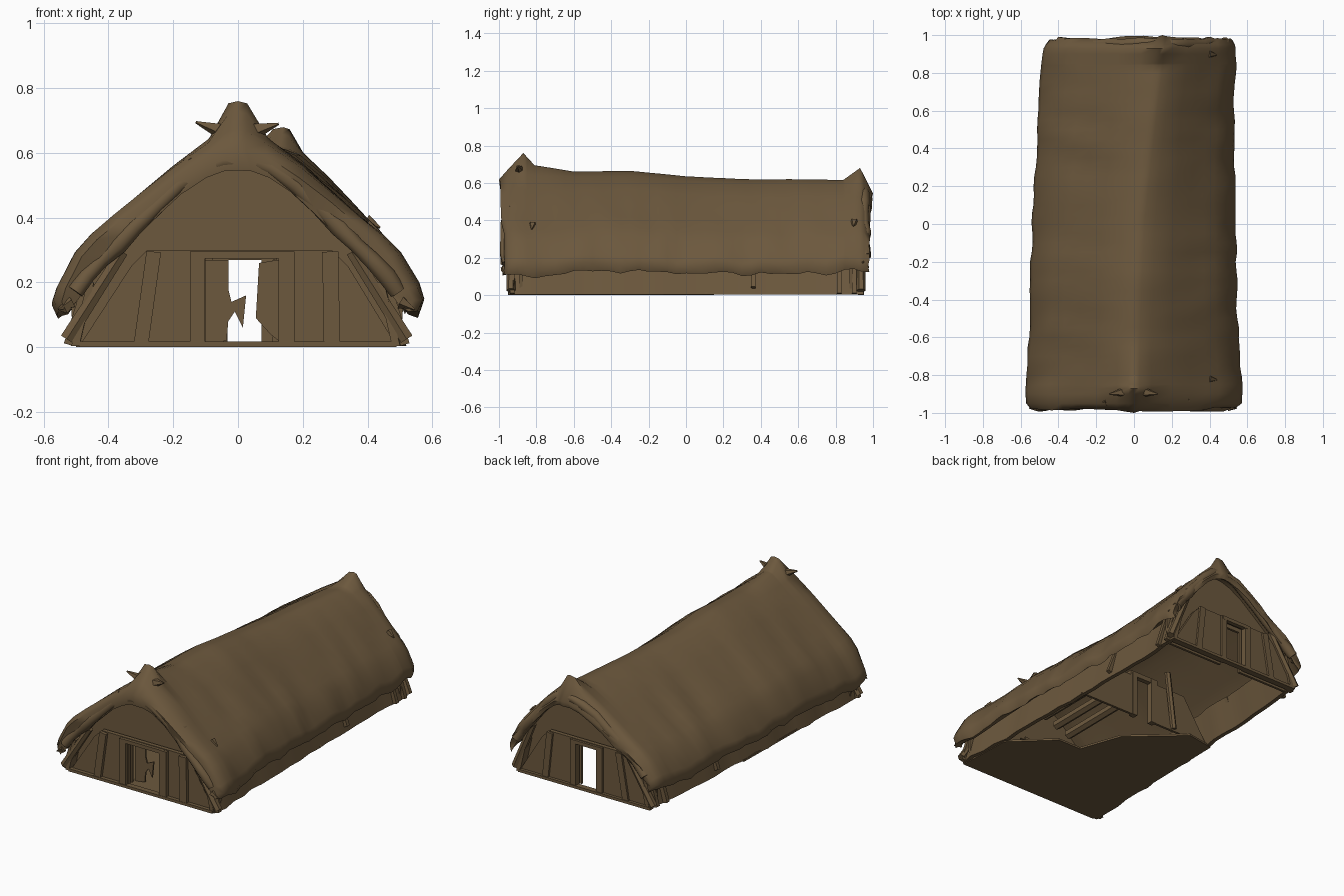
import bpy, bmesh, math, random
from mathutils import Vector, noise

if "Cube" in bpy.data.objects:
    bpy.data.objects.remove(bpy.data.objects["Cube"])

random.seed(4)
mat = bpy.data.materials.new("weathered brown")
mat.diffuse_color = (0.15, 0.098, 0.047, 1)
mat.use_nodes = True
mat.node_tree.nodes["Principled BSDF"].inputs["Base Color"].default_value = mat.diffuse_color


def finish(name, bm, smooth=40):
    bmesh.ops.recalc_face_normals(bm, faces=bm.faces)
    me = bpy.data.meshes.new(name)
    bm.to_mesh(me)
    bm.free()
    ob = bpy.data.objects.new(name, me)
    bpy.context.collection.objects.link(ob)
    me.materials.append(mat)
    if smooth:
        bpy.ops.object.select_all(action='DESELECT')
        ob.select_set(True)
        bpy.context.view_layer.objects.active = ob
        bpy.ops.object.shade_smooth_by_angle(angle=math.radians(smooth))
    return ob


def tube(name, pts, radii, sides=8, turn=0.0, flat=1.0, smooth=50):
    """Capped tube along a path; also serves for posts, planks and spikes."""
    bm = bmesh.new()
    pts = [Vector(p) for p in pts]
    rings = []
    for i, p in enumerate(pts):
        d = (pts[min(i + 1, len(pts) - 1)] - pts[max(i - 1, 0)]).normalized()
        ref = Vector((0, 1, 0)) if abs(d.y) < 0.8 else Vector((0, 0, 1))
        s = d.cross(ref).normalized()
        t = s.cross(d)
        r = radii[i] if isinstance(radii, (list, tuple)) else radii
        ring = []
        for k in range(sides):
            a = math.tau * (k + 0.5) / sides + turn
            ring.append(bm.verts.new(p + s * r * math.cos(a) + t * r * flat * math.sin(a)))
        rings.append(ring)
    for a, b in zip(rings, rings[1:]):
        for k in range(sides):
            j = (k + 1) % sides
            bm.faces.new((a[k], a[j], b[j], b[k]))
    bm.faces.new(rings[0])
    bm.faces.new(rings[-1])
    return finish(name, bm, smooth)


def plank(name, a, b, w, flat=0.5):
    return tube(name, [a, b], w * 0.707, 4, 0, flat, 0)


def prism(name, outline, offset, shift=(0, .015, 0), flat_floor=False):
    """Extrude an x-z outline along y, or an x-y outline up when flat_floor is set."""
    bm = bmesh.new()
    f = bm.faces.new([bm.verts.new((a, b, offset) if flat_floor else (a, offset, b)) for a, b in outline])
    r = bmesh.ops.extrude_face_region(bm, geom=[f])
    bmesh.ops.translate(bm, vec=shift,
                        verts=[v for v in r['geom'] if isinstance(v, bmesh.types.BMVert)])
    bmesh.ops.triangulate(bm, faces=[f for f in bm.faces if len(f.verts) > 4])
    return finish(name, bm, 0)


# Roof outline along the house: y, ridge z, peak rise, ridge x, left eave, right eave, eave z
STATIONS = [
    (-1.0, .63, 0, 0, -.55, .54, .12), (-.95, .655, .02, 0, -.575, .565, .11),
    (-.87, .665, .095, 0, -.575, .57, .10), (-.81, .665, .03, 0, -.57, .57, .09),
    (-.6, .66, 0, .005, -.56, .55, .12), (-.3, .665, 0, .015, -.55, .545, .13),
    (0, .635, 0, .03, -.54, .54, .115), (.3, .62, 0, .065, -.52, .53, .12),
    (.6, .62, 0, .10, -.51, .53, .11), (.84, .615, 0, .13, -.495, .54, .12),
    (.93, .62, .06, .14, -.48, .54, .13), (1.0, .555, 0, .15, -.45, .52, .14)]


def station(y):
    for a, b in zip(STATIONS, STATIONS[1:]):
        if y <= b[0]:
            t = max(0, (y - a[0]) / (b[0] - a[0]))
            return [p + (q - p) * t for p, q in zip(a, b)]
    return list(STATIONS[-1])


# Half section: fraction of half width, fraction of drop from ridge to eave (same count in and out)
OUTER = [(0, 0), (.05, .012), (.16, .05), (.35, .19), (.525, .34), (.665, .46),
         (.78, .56), (.87, .66), (.975, .85), (1, .93), (.97, 1)]
INNER = [(.92, .98), (.88, .92), (.82, .83), (.74, .74), (.65, .65), (.56, .55),
         (.44, .43), (.32, .31), (.18, .21), (.08, .17), (0, .165)]


def rp(y, side, f, d, peak=False):
    _, rz, pk, rx, le, re, ez = station(y)
    x = rx + f * ((re if side > 0 else le) - rx)
    if not peak:                                # thatch thins towards the back
        d -= .05 * max(0, min(1, (y + .75) / 1.2))
    z = ez + (rz - ez) * (1 - d)
    if peak:
        z += pk * max(0, min(1, (.17 - f) / .12))
    return x, z


# Thatch roof: closed shell lofted from the stations
def build_roof():
    ys = sorted(set([s[0] for s in STATIONS] + [round(-.95 + i * .05, 2) for i in range(39)]))
    sec = ([(-1, f, d, 1) for f, d in reversed(OUTER)] + [(1, f, d, 1) for f, d in OUTER[1:]]
           + [(1, f, d, 0) for f, d in INNER] + [(-1, f, d, 0) for f, d in reversed(INNER[:-1])])
    bm = bmesh.new()
    rings = []
    for y in ys:
        ring = []
        end = abs(y) > .99
        for s, f, d, out in sec:
            x, z = rp(y, s, f, d, out)
            n = noise.noise_vector(Vector((x * 4, y * 9, z * 4 + out * 7)))
            amt = .012 * min(1, f * 1.5 + .15) * out
            yy = y
            if end:
                jag = random.uniform(0, .016) if f > 0 else 0
                yy = y - math.copysign(.016 * f + jag + (0 if out else .01), y)
                z -= .012 * out
            if f > .95:
                z += n.z * .018
            ring.append(bm.verts.new((x + n.x * amt, yy, z + n.z * amt)))
        rings.append(ring)
    m = len(sec)
    for a, b in zip(rings, rings[1:]):
        for k in range(m):
            bm.faces.new((a[k], a[(k + 1) % m], b[(k + 1) % m], b[k]))
    for r in (rings[0], rings[-1]):          # end strips joining outer and inner skins
        for k in range(m // 2 - 1):
            bm.faces.new((r[k], r[k + 1], r[m - 2 - k], r[m - 1 - k]))
    finish("thatch_roof", bm, 60)


build_roof()

# Rolled thatch rims under both gable ends
for tag, y in (("front", -.96), ("back", .955)):
    half = INNER[1:]
    path = [rp(y, -1, f, d - .03) for f, d in half] + \
           [rp(y, 1, f, d - .03) for f, d in reversed(half[:-1])]
    tube(tag + "_thatch_rim", [(x, y + random.uniform(-.008, .008), z) for x, z in path],
         [random.uniform(.024, .033) for _ in path])


# Walls across the house, each with a door opening
def gable(name, y, x0, x1, top):
    half = [(.9, .90), (.82, .80), (.65, .62), (.44, .40), (.18, .18), (.08, .14)]
    left = [rp(y, -1, f, d) for f, d in half]
    right = [rp(y, 1, f, d) for f, d in reversed(half)]
    lx, rx = left[0][0] + .01, right[-1][0] - .01
    prism(name, [(x0, .005), (x0, top), (x1, top), (x1, .005), (rx, .005)]
          + right[::-1] + left[::-1] + [(lx, .005)], y)


gable("front_gable", -.89, -.10, .125, .28)
gable("back_gable", .875, -.05, .09, .27)

# Projecting lower wall, door frame and posts at each end (bottom x, top x, width)
for tag, y, posts, (d0, d1), (b0, t0, t1, b1) in (
        ("front", -.93, [(-.125, -.125, .045), (.15, .15, .05), (-.30, -.26, .045),
                         (.29, .285, .05)], (-.10, .125), (-.49, -.33, .34, .49)),
        ("back", .91, [(-.07, -.07, .04), (.11, .11, .04), (-.25, -.20, .04),
                       (.30, .27, .04)], (-.05, .09), (-.42, -.27, .33, .48))):
    prism(tag + "_lower_wall", [(d0, .004), (d0, .28), (d1, .28), (d1, .004), (b1, .004),
                                (t1, .25), (t1 - .05, .30), (t0 + .05, .30), (t0, .25), (b0, .004)],
          y, (0, .025, 0))
    yo = y - .006 if y < 0 else y + .026
    for i, (a, b, w) in enumerate(posts):
        plank(f"{tag}_post_{i}", (a, yo, .005), (b, yo, .295), w, .6)
    plank(tag + "_lintel", (d0 - .03, yo, .285), (d1 + .03, yo, .285), .022, 1.2)
    plank(tag + "_sill", (b0, yo, .009), (b1, yo, .009), .017, 2)
    # slanting corner poles under the rim
    for s in (-1, 1):
        base = rp(y, s, .92, 1)[0]
        top = rp(y, s, .62, .66)
        tube(f"{tag}_corner_pole", [(base, yo, .025), (top[0], yo, top[1])], [.024, .02], 6)

# Broken door leaves swung inward
prism("door_leaf_left", [(-.10, .01), (-.035, .02), (-.03, .08), (-.01, .11), (.015, .06), (.025, .16),
                         (-.02, .14), (-.03, .18), (-.03, .27), (-.10, .27)], -.86, (0, .01, 0))
prism("door_leaf_right", [(.125, .02), (.10, .04), (.055, .09), (.065, .26), (.125, .27)], -.84, (0, .01, 0))


# Low side walls following the eaves, with a few planks
def side_wall(s):
    bm = bmesh.new()
    rows = []
    for i in range(21):
        y = -.95 + i * .095
        x = rp(y, s, .9, 1)[0] + random.uniform(-.008, .008)
        x2 = x - s * .05
        rows.append([bm.verts.new(c) for c in
                     ((x, y, .004), (x2, y, .2), (x2 - s * .02, y, .2), (x - s * .025, y, .004))])
    for a, b in zip(rows, rows[1:]):
        for k in range(4):
            bm.faces.new((a[k], a[(k + 1) % 4], b[(k + 1) % 4], b[k]))
    bm.faces.new(rows[0])
    bm.faces.new(rows[-1])
    finish("side_wall", bm, 40)
    for y in (-.93, .36, .82, .9):
        x = rp(y, s, .91, 1)[0]
        plank("side_plank", (x, y, .04 if y == .36 else .008), (x - s * .06, y, .2), .03, .8)


for s in (-1, 1):
    side_wall(s)

# Broken floor of the front half, reaching further back on the left
prism("front_floor", [(-.5, -.93), (.49, -.93), (.48, -.6), (.25, -.38), (.09, -.38), (0, -.12),
                      (-.3, .15), (-.48, .12)], 0, (0, 0, .012), True)

# Inner room: tumbled door frame, boards and beams
for x in (-.05, .09):
    plank("partition_post", (x, .1, .01), (x, .1, .29), .035, 1)
plank("partition_lintel", (-.08, .1, .285), (.12, .1, .285), .03, 1)
prism("partition_board_left", [(-.45, .01), (-.05, .01), (-.05, .27), (-.28, .27)], .1)
prism("partition_board_right", [(.09, .01), (.49, .01), (.32, .27), (.09, .27)], .1)
for x, z in ((.18, .06), (.27, .09), (.36, .12)):
    tube("fallen_beam", [(x, -.38, z), (x - .03, .09, z + .03)], .028, 6)
tube("slanting_brace", [(-.2, .12, .02), (-.12, .16, .35)], .018, 6)

# Crossed pole tips by the front peak and loose tufts on the edges
tube("front_peak_pole", [(-.13, -.9, .695), (-.06, -.89, .67), (.06, -.89, .67), (.125, -.9, .69)],
     [.004, .025, .025, .004], 5, smooth=0)
for y, s, f, d in ((-.97, 1, .96, .98), (-.97, -1, .96, .98), (.95, 1, .97, .95), (.95, -1, .95, .95),
                   (-.82, 1, .75, .53), (-.93, 1, .55, .38), (-.94, -1, .3, .17), (.9, 1, .72, .54)):
    x, z = rp(y, s, f, d)
    tube("thatch_tuft", [(x - s * .03, y, z + .015), (x + s * .012, y - .005, z - .008)], [.022, .003], 5, smooth=0)
